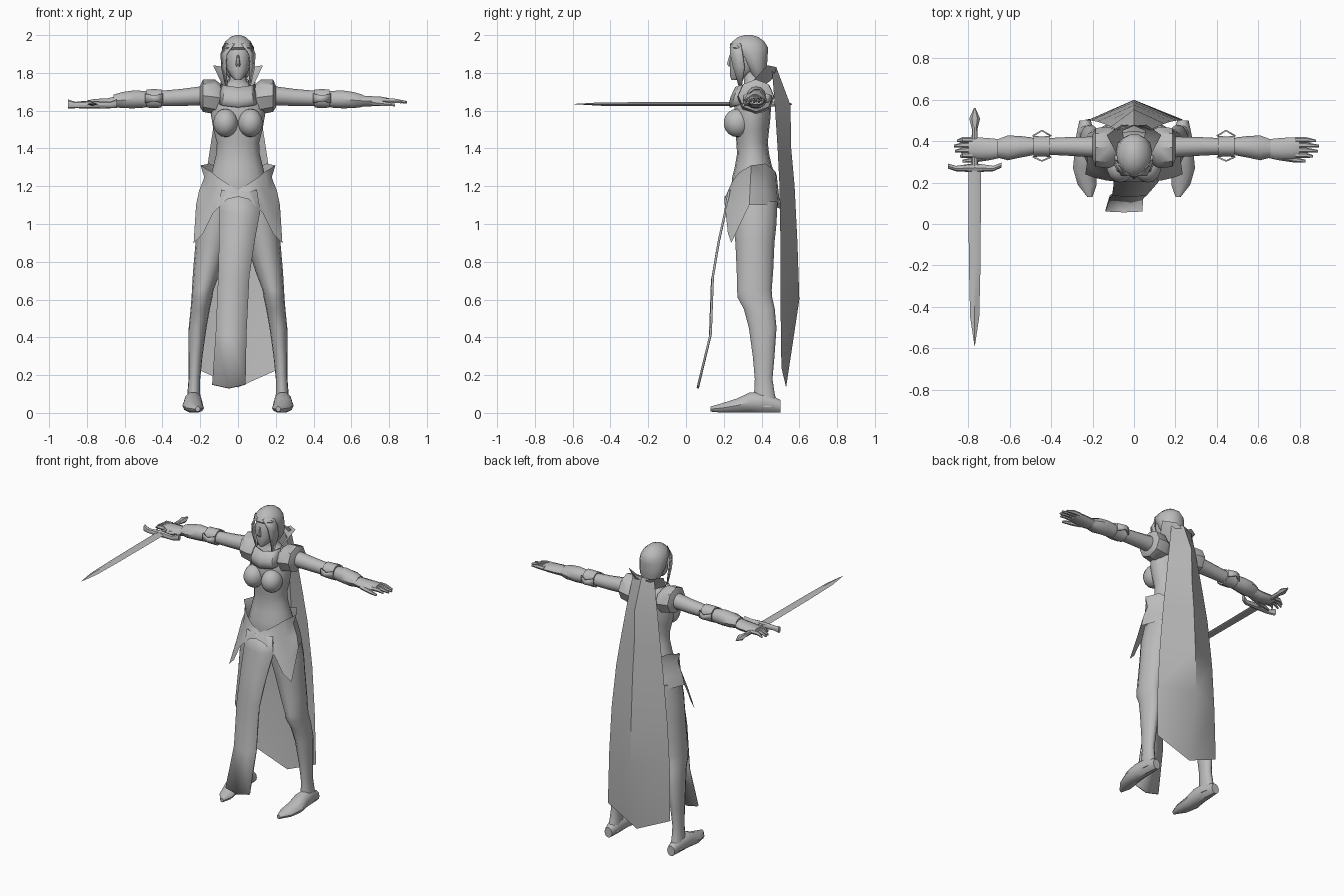
import bpy, bmesh, math
from mathutils import Vector

grey = bpy.data.materials.new("plain grey")
grey.diffuse_color = (0.5, 0.5, 0.5, 1)


def finish(name, bm):
    bmesh.ops.recalc_face_normals(bm, faces=bm.faces)
    mesh = bpy.data.meshes.new(name)
    bm.to_mesh(mesh)
    bm.free()
    mesh.materials.append(grey)
    obj = bpy.data.objects.new(name, mesh)
    bpy.context.collection.objects.link(obj)
    return obj


def loft(name, axis, sections, n=12, side=1):
    """Closed tube: sections are (position on axis, centre a, centre b, radius a, radius b)."""
    bm = bmesh.new()
    rings = []
    for p, ca, cb, ra, rb in sections:
        ring = []
        for i in range(n):
            t = 2 * math.pi * i / n
            a, b = ca + ra * math.cos(t), cb + rb * math.sin(t)
            x, y, z = {"x": (p, a, b), "y": (a, p, b), "z": (a, b, p)}[axis]
            ring.append(bm.verts.new((side * x, y, z)))
        rings.append(ring)
    for r, q in zip(rings, rings[1:]):
        for i in range(n):
            j = (i + 1) % n
            bm.faces.new((r[i], r[j], q[j], q[i]))
    bm.faces.new(rings[0])
    bm.faces.new(rings[-1])
    return finish(name, bm)


def sheet(name, rows, side=1, thick=0):
    """Open surface through rows of points."""
    bm = bmesh.new()
    grid = [[bm.verts.new((side * x, y, z)) for x, y, z in row] for row in rows]
    for r, q in zip(grid, grid[1:]):
        for i in range(len(r) - 1):
            bm.faces.new((r[i], r[i + 1], q[i + 1], q[i]))
    obj = finish(name, bm)
    if thick:
        mod = obj.modifiers.new("thickness", "SOLIDIFY")
        mod.thickness = thick
        mod.offset = 0
    return obj


def ball(name, centre, radii, side=1):
    bm = bmesh.new()
    bmesh.ops.create_uvsphere(bm, u_segments=14, v_segments=9, radius=1)
    for v in bm.verts:
        v.co = Vector((side * (centre[0] + v.co.x * radii[0]),
                       centre[1] + v.co.y * radii[1], centre[2] + v.co.z * radii[2]))
    return finish(name, bm)


# Torso and neck
loft("torso", "z", [
    (1.04, 0, .36, .13, .09), (1.15, 0, .36, .165, .125), (1.25, 0, .36, .145, .115),
    (1.31, 0, .357, .13, .097), (1.37, 0, .355, .115, .085), (1.43, 0, .35, .112, .083),
    (1.50, 0, .35, .13, .09), (1.57, 0, .35, .142, .098), (1.64, 0, .355, .14, .095),
    (1.69, 0, .36, .13, .078), (1.73, 0, .36, .072, .055), (1.76, 0, .352, .044, .045),
    (1.81, 0, .34, .04, .045)], 16)

# Head: face, nose and hair
loft("face", "z", [
    (1.762, 0, .262, .016, .022), (1.785, 0, .285, .04, .053), (1.82, 0, .305, .06, .075),
    (1.87, 0, .315, .069, .085), (1.92, 0, .32, .07, .082), (1.96, 0, .32, .05, .06)], 14)
loft("nose", "z", [(1.835, 0, .235, .012, .012), (1.848, 0, .229, .012, .014),
                   (1.895, 0, .237, .006, .008)], 6)
loft("hair", "z", [
    (1.77, 0, .385, .045, .03), (1.81, 0, .378, .073, .05), (1.86, 0, .362, .086, .07),
    (1.90, 0, .35, .088, .085), (1.935, 0, .332, .084, .104), (1.965, 0, .33, .068, .088),
    (1.99, 0, .33, .04, .055), (2.0, 0, .33, .012, .02)], 14)

for s, tag in ((1, "left"), (-1, "right")):
    sheet(tag + "_hair_lock", [
        [(.02, .235, 1.955), (.07, .29, 1.955)], [(.06, .235, 1.9), (.089, .30, 1.9)],
        [(.066, .25, 1.83), (.086, .31, 1.83)], [(.058, .28, 1.73), (.064, .295, 1.73)]], s, .008)
    ball(tag + "_bust", (.066, .272, 1.535), (.066, .073, .075), s)

    # Leg and foot
    loft(tag + "_leg", "z", [
        (1.12, .095, .365, .09, .122), (1.0, .115, .365, .1, .117), (.9, .135, .365, .09, .106),
        (.75, .165, .365, .073, .099), (.65, .187, .362, .057, .094), (.61, .191, .365, .055, .094),
        (.55, .2, .388, .051, .084), (.45, .214, .406, .047, .075), (.3, .225, .411, .037, .059),
        (.18, .231, .411, .031, .048), (.1, .234, .415, .034, .056), (.03, .236, .42, .042, .07)],
        14, s)
    loft(tag + "_foot", "y", [
        (.5, .236, .035, .028, .035), (.42, .236, .055, .045, .055), (.34, .238, .056, .05, .056),
        (.27, .24, .039, .055, .039), (.19, .226, .026, .046, .026), (.13, .213, .02, .012, .014)],
        10, s)

    # Arm, elbow guard, bracer and shoulder plate
    loft(tag + "_arm", "x", [
        (.11, .37, 1.675, .06, .06), (.2, .372, 1.678, .05, .05), (.3, .375, 1.67, .046, .045),
        (.4, .375, 1.665, .041, .041), (.5, .375, 1.66, .04, .042), (.62, .37, 1.655, .036, .036)],
        12, s)
    loft(tag + "_elbow_guard", "x", [
        (.405, .375, 1.664, .052, .05), (.43, .375, 1.664, .049, .052),
        (.46, .375, 1.664, .049, .052), (.485, .375, 1.664, .052, .05)], 10, s)
    for y0, y1 in ((.425, .452), (.325, .305)):
        sheet(tag + "_elbow_spike", [
            [(.40, y0, 1.64), (.445, y1, 1.65), (.49, y0, 1.64)],
            [(.40, y0, 1.69), (.445, y1, 1.68), (.49, y0, 1.69)]], s, .008)
    loft(tag + "_bracer", "x", [
        (.49, .375, 1.66, .043, .046), (.55, .373, 1.66, .052, .05), (.61, .368, 1.656, .06, .045),
        (.66, .365, 1.652, .044, .034)], 10, s)
    loft(tag + "_shoulder_plate", "x", [
        (.085, .37, 1.665, .082, .07), (.12, .37, 1.672, .1, .092), (.185, .37, 1.68, .094, .086),
        (.2, .37, 1.675, .06, .058)], 8, s)

    # Hand; the right one closes lower, on the grip
    drop = 0 if s > 0 else .012
    curl = .0 if s > 0 else .025
    loft(tag + "_palm", "x", [
        (.62, .366, 1.652, .04, .032), (.69, .362, 1.65 - drop, .052, .029),
        (.76, .366, 1.65 - drop, .053, .025), (.8, .37, 1.65 - drop, .048, .017)], 10, s)
    for i, reach in enumerate((.865, .89, .895, .88)):
        y = .332 + .025 * i
        reach -= curl
        loft(tag + "_finger", "x", [
            (.78, y, 1.652 - drop, .014, .015), (.83, y, 1.652 - drop, .013, .013),
            (reach, y - .005, 1.645 - drop - curl / 2, .006, .007)], 6, s)
    loft(tag + "_thumb", "x", [
        (.70, .33, 1.645 - drop, .022, .018), (.77, .312, 1.637 - drop, .014, .014),
        (.83, .303, 1.63 - drop, .007, .008)], 6, s)

    # Collar wing
    sheet(tag + "_collar_wing", [
        [(.045, .39, 1.72), (.085, .34, 1.74)], [(.055, .45, 1.76), (.132, .43, 1.84)],
        [(.0, .475, 1.80), (.06, .48, 1.83)]], s)

# Throat plate over the upper chest
sheet("throat_plate", [
    [(-w, y + .07, z + .01), (-w * .75, y + .02, z), (0, y, z - .008), (w * .75, y + .02, z),
     (w, y + .07, z + .01)]
    for w, y, z in ((.1, .235, 1.625), (.1, .238, 1.67), (.085, .265, 1.73))], 1, .012)

# Skirt: half outline from front to back as (top, hem), mirrored
half = [((0, .235, 1.18), (0, .205, 1.145)), ((.06, .24, 1.215), (.06, .202, 1.13)),
        ((.11, .262, 1.25), (.13, .21, 1.06)), ((.14, .285, 1.275), (.185, .222, .95)),
        ((.165, .31, 1.29), (.235, .24, .9)), ((.198, .345, 1.31), (.222, .335, 1.1)),
        ((.15, .42, 1.32), (.19, .42, 1.1)), ((.08, .472, 1.28), (.1, .488, 1.085)),
        ((0, .48, 1.26), (0, .5, 1.08))]
for s, tag in ((1, "left"), (-1, "right")):
    rows = []
    for t in (0, .3, .65, 1):
        row = []
        for top, hem in half:
            p = Vector(top).lerp(Vector(hem), t)
            pinch = {.3: .87, .65: .97}.get(t, 1)
            row.append((p.x * pinch, p.y, p.z))
        rows.append(row)
    sheet(tag + "_skirt", rows, s)

# Front cloth hanging from the belt: (left x, right x, y, z)
sheet("front_cloth", [
    [(a, y + .004, z + .02), ((a + b) / 2, y, z), (b, y + .004, z + .02)]
    for a, b, y, z in ((-.09, .10, .225, 1.16), (-.098, .118, .205, 1.05), (-.10, .09, .172, .9),
                       (-.105, .06, .138, .7), (-.118, .045, .127, .4), (-.137, .04, .062, .13))],
    1, .012)

# Cape with a centre ridge: (ridge y, ridge z, edge x, edge y, edge z)
sheet("cape", [
    [(-x, ye, ze), (0, yc, zc), (x, ye, ze)]
    for yc, zc, x, ye, ze in ((.478, 1.83, .08, .455, 1.82), (.553, 1.63, .112, .47, 1.63),
                              (.557, 1.4, .148, .485, 1.4), (.575, 1.2, .178, .495, 1.2),
                              (.59, .9, .21, .5, .9), (.6, .6, .228, .5, .6),
                              (.53, .135, .235, .505, .24))])

# Sword: blade, guard, grip and pommel
X, Z = -.77, 1.635
loft("blade", "y", [(.27, X, Z, .031, .011), (-.2, X, Z, .028, .01), (-.45, X, Z, .022, .009),
                    (-.59, X, Z, .001, .001)], 4)
loft("guard", "x", [(-.9, .28, 1.635, .012, .024), (-.86, .268, 1.63, .013, .017),
                    (X, .272, 1.632, .022, .02), (-.68, .268, 1.63, .013, .017),
                    (-.64, .285, 1.638, .012, .024)], 8)
loft("grip", "y", [(.27, X, Z, .015, .015), (.47, X, Z, .014, .014)], 8)
loft("pommel", "y", [(.46, X, Z, .014, .012), (.51, X, Z, .026, .018), (.56, X, Z, .004, .004)], 6)

# Smooth shading with sharp edges kept
for obj in bpy.data.objects:
    obj.select_set(True)
bpy.context.view_layer.objects.active = bpy.data.objects["torso"]
bpy.ops.object.shade_smooth_by_angle(angle=math.radians(40))
